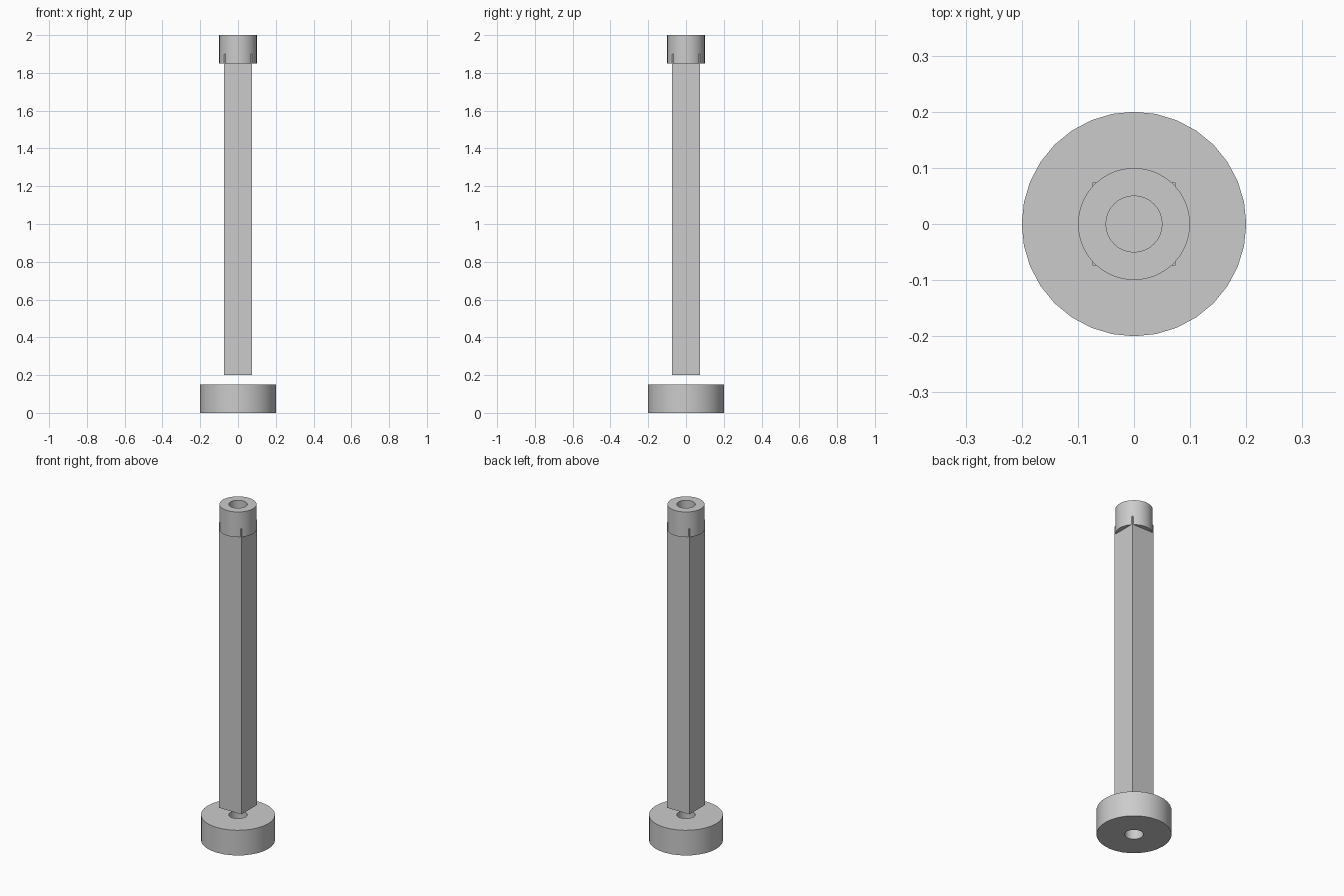
import bpy
import bmesh
import math

cube = bpy.data.objects.get("Cube")
if cube:
    bpy.data.objects.remove(cube, do_unlink=True)

SEGMENTS = 32
BORE = 0.05

# One plain grey for the whole model
grey = bpy.data.materials.new("plain_grey")
grey.use_nodes = True
colour = (0.6, 0.6, 0.6, 1)
grey.diffuse_color = colour
grey.node_tree.nodes["Principled BSDF"].inputs["Base Color"].default_value = colour


def add_object(name, bm):
    bmesh.ops.recalc_face_normals(bm, faces=bm.faces)
    mesh = bpy.data.meshes.new(name)
    bm.to_mesh(mesh)
    bm.free()
    mesh.materials.append(grey)
    obj = bpy.data.objects.new(name, mesh)
    bpy.context.collection.objects.link(obj)
    return obj


def bored_ring(name, radius, bottom, top):
    """Revolve a rectangular section into a disc with a through hole."""
    bm = bmesh.new()
    section = [(BORE, bottom), (radius, bottom), (radius, top), (BORE, top)]
    verts = [bm.verts.new((r, 0, z)) for r, z in section]
    edges = [bm.edges.new((verts[i - 1], verts[i])) for i in range(4)]
    bmesh.ops.spin(bm, geom=verts + edges, cent=(0, 0, 0), axis=(0, 0, 1),
                   angle=math.tau, steps=SEGMENTS, use_merge=True)
    bmesh.ops.remove_doubles(bm, verts=bm.verts, dist=0.0001)
    obj = add_object(name, bm)
    bpy.ops.object.select_all(action="DESELECT")
    obj.select_set(True)
    bpy.context.view_layer.objects.active = obj
    bpy.ops.object.shade_smooth_by_angle(angle=math.radians(30))


def square_bar(name, width, bottom, top):
    bm = bmesh.new()
    bmesh.ops.create_cube(bm, size=1)
    bmesh.ops.scale(bm, vec=(width, width, top - bottom), verts=bm.verts)
    bmesh.ops.translate(bm, vec=(0, 0, (top + bottom) / 2), verts=bm.verts)
    add_object(name, bm)


# Wide foot, floating square shaft, and collar that overlaps the shaft's top
bored_ring("base_ring", 0.2, 0, 0.15)
square_bar("shaft", 0.148, 0.2, 1.9)
bored_ring("top_collar", 0.1, 1.85, 2)
